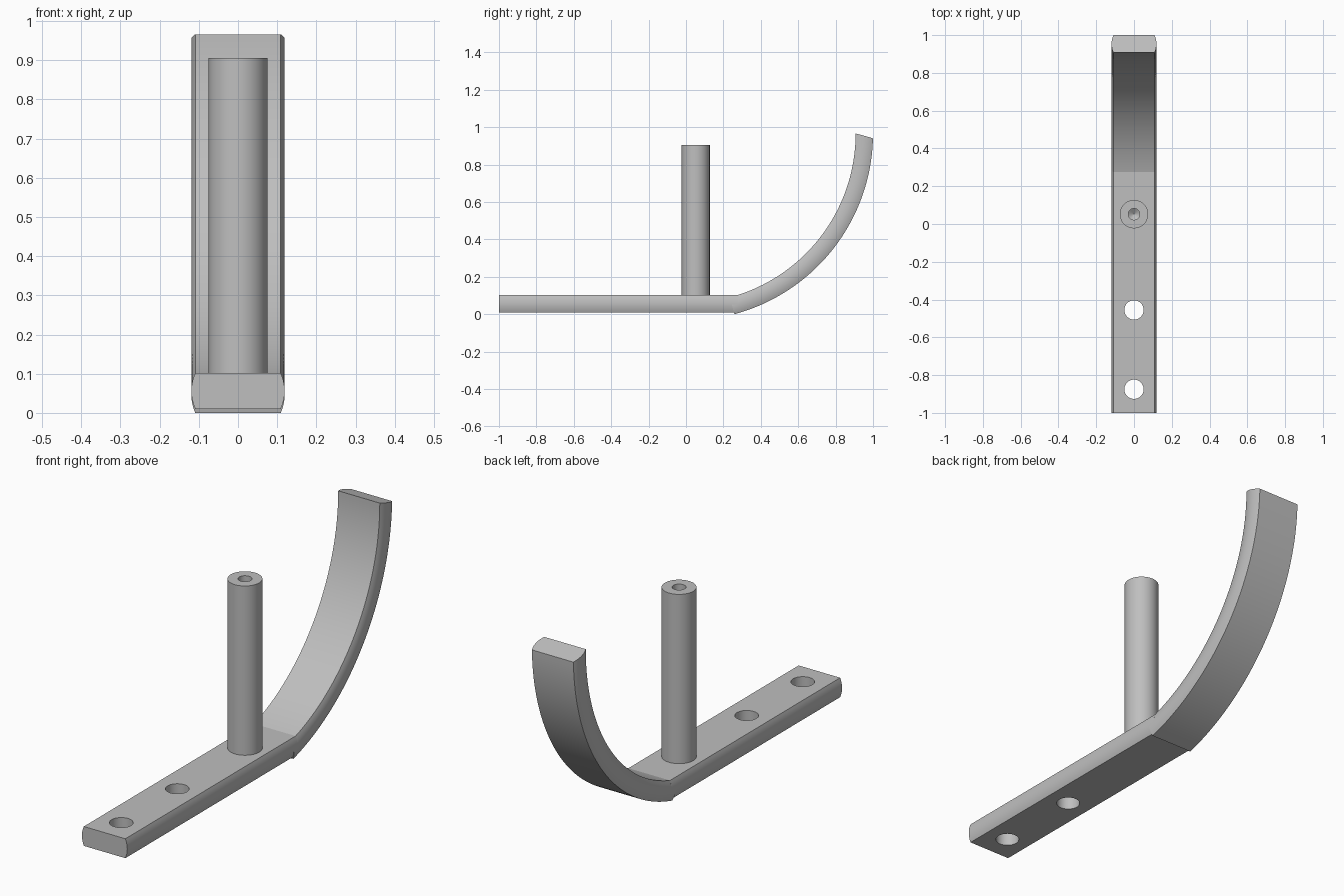
import bpy, bmesh
from math import sin, cos, pi, radians

cube = bpy.data.objects.get("Cube")
if cube:
    bpy.data.objects.remove(cube, do_unlink=True)

grey = bpy.data.materials.new("plain_grey")
grey.use_nodes = True
GREY = (0.52, 0.52, 0.52, 1)
grey.diffuse_color = GREY
grey.node_tree.nodes["Principled BSDF"].inputs["Base Color"].default_value = GREY


def finish(name, bm):
    bmesh.ops.recalc_face_normals(bm, faces=bm.faces)
    mesh = bpy.data.meshes.new(name)
    bm.to_mesh(mesh)
    bm.free()
    mesh.materials.append(grey)
    obj = bpy.data.objects.new(name, mesh)
    bpy.context.collection.objects.link(obj)
    return obj


def smooth(obj):
    bpy.ops.object.select_all(action="DESELECT")
    obj.select_set(True)
    bpy.context.view_layer.objects.active = obj
    bpy.ops.object.shade_smooth_by_angle(angle=radians(25))


def loft(name, rings, closed=False):
    """Skin a list of closed rings; cap both ends unless they join up."""
    bm = bmesh.new()
    loops = [[bm.verts.new(p) for p in ring] for ring in rings]
    n = len(loops[0])
    pairs = list(zip(loops, loops[1:])) + ([(loops[-1], loops[0])] if closed else [])
    for a, b in pairs:
        for i in range(n):
            j = (i + 1) % n
            bm.faces.new((a[i], a[j], b[j], b[i]))
    if not closed:
        bm.faces.new(loops[0])
        bm.faces.new(loops[-1])
    return finish(name, bm)


def lathe(name, profile, y, steps=64):
    """Turn a (radius, height) outline about a vertical axis."""
    rings = [[(r * cos(2 * pi * k / steps), y + r * sin(2 * pi * k / steps), z)
              for k in range(steps)] for r, z in profile]
    return loft(name, rings)


# Strap cross-section: flat faces, bulging sides; t runs across the thickness
STEPS = 10
side = [(0.109 + 0.01 * (1 - (2 * k / STEPS - 1) ** 2), k / STEPS) for k in range(STEPS + 1)]
section = side + [(-x, t) for x, t in reversed(side)]

# Straight mounting bar
BOTTOM, TOP = 0.01, 0.102
bar = loft("mounting_bar", [[(x, y, BOTTOM + t * (TOP - BOTTOM)) for x, t in section]
                            for y in (-1, 0.277)])

# Screw holes through the bar
for y in (-0.455, -0.875):
    cutter = lathe("hole_cutter", [(0.051, -0.1), (0.051, 0.2)], y)
    cutter.hide_render = True
    mod = bar.modifiers.new("screw_hole", "BOOLEAN")
    mod.operation = "DIFFERENCE"
    mod.solver = "EXACT"
    mod.object = cutter
    bpy.context.view_layer.objects.active = bar
    bpy.ops.object.modifier_apply(modifier=mod.name)
    bpy.data.objects.remove(cutter, do_unlink=True)
smooth(bar)

# Curved hook arm, with a slightly sloping tip
OUTER, INNER, CENTRE_Z, SEGMENTS = 1.0, 0.907, 0.966, 56
rings = []
for s in range(SEGMENTS + 1):
    ring = []
    for x, t in section:
        r = OUTER + t * (INNER - OUTER)
        start, end = radians(15), radians(88.5 + 1.5 * t)
        a = start + (end - start) * s / SEGMENTS
        ring.append((x, r * sin(a), CENTRE_Z - r * cos(a)))
    rings.append(ring)
smooth(loft("hook_arm", rings))

# Upright post with a drilled, cone-bottomed hole in its top
smooth(lathe("post", [(0.075, 0.095), (0.075, 0.905), (0.03, 0.905),
                      (0.03, 0.72), (0.001, 0.70)], 0.052))
